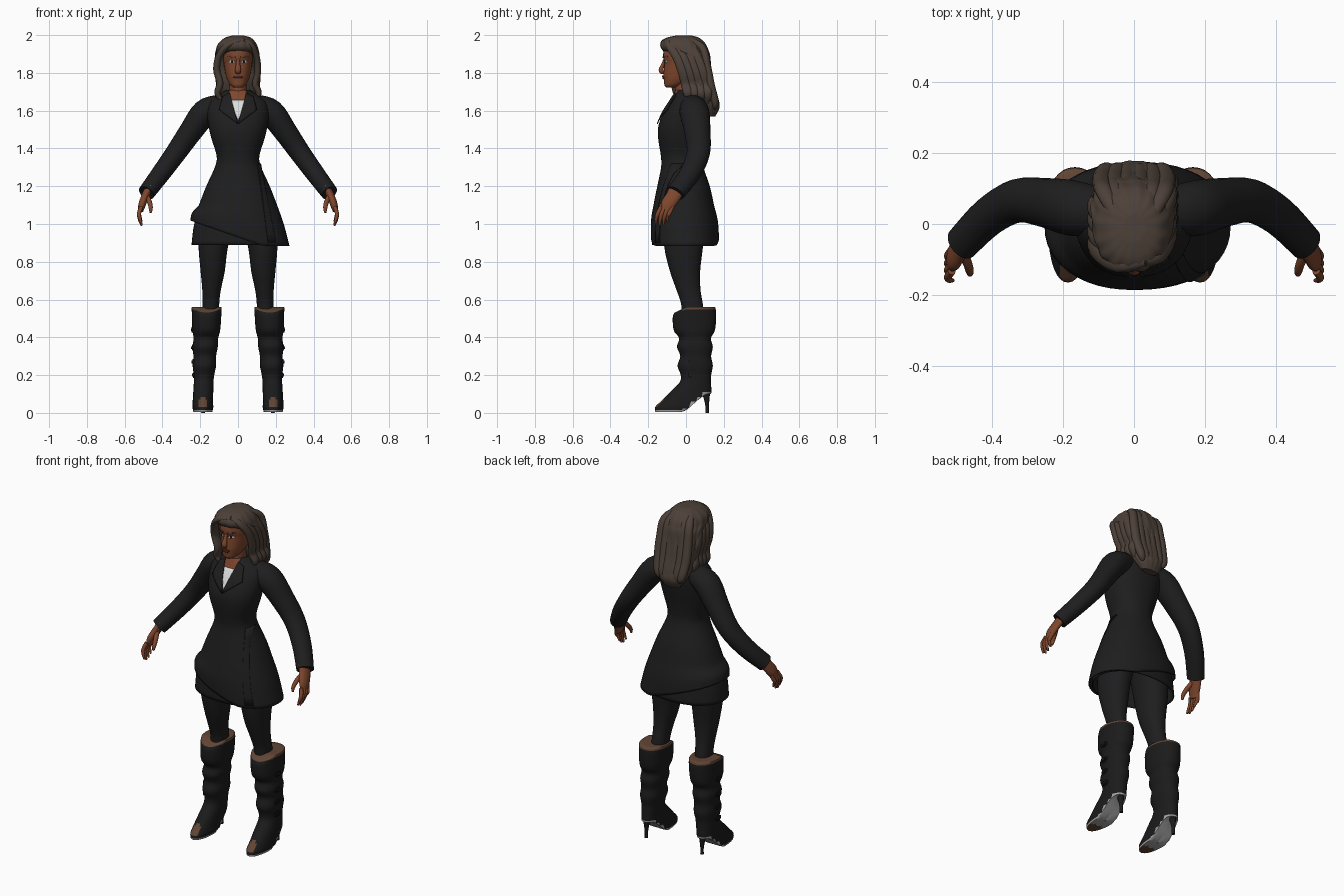
import bpy, bmesh, math
from mathutils import Vector
from mathutils.bvhtree import BVHTree

cube = bpy.data.objects.get("Cube")
if cube:
    bpy.data.objects.remove(cube, do_unlink=True)
made = []


def material(name, *rgb):
    mat = bpy.data.materials.new(name)
    mat.use_nodes = True
    mat.diffuse_color = (*rgb, 1)
    mat.node_tree.nodes["Principled BSDF"].inputs["Base Color"].default_value = (*rgb, 1)
    return mat


BLACK = material("black cloth", .013, .013, .014)
LEATHER = material("black leather", .011, .011, .011)
SKIN = material("brown skin", .21, .062, .026)
LIP = material("dark lips", .13, .032, .022)
HAIR = material("brown hair", .075, .053, .041)
WHITE = material("white shirt", .72, .72, .72)
SOLE = material("grey sole", .38, .37, .37)
TAN = material("tan trim", .12, .06, .035)
IRIS = material("dark iris", .02, .012, .008)


def finish(name, bm, mats, rule=None, mirror=False, thickness=0, offset=-1):
    """Turn a bmesh into an object with its materials and modifiers."""
    bmesh.ops.recalc_face_normals(bm, faces=bm.faces)
    if rule:
        for face in bm.faces:
            face.material_index = rule(face.calc_center_median(), face.normal)
    mesh = bpy.data.meshes.new(name)
    bm.to_mesh(mesh)
    bm.free()
    obj = bpy.data.objects.new(name, mesh)
    bpy.context.collection.objects.link(obj)
    for mat in mats:
        mesh.materials.append(mat)
    if thickness:
        mod = obj.modifiers.new("thickness", "SOLIDIFY")
        mod.thickness, mod.offset = thickness, offset
    if mirror:
        mod = obj.modifiers.new("mirror", "MIRROR")
        mod.use_mirror_merge = False
    made.append(obj)
    return obj


def spline(rows, steps=4):
    """Smooth interpolation through rows of numbers."""
    out = []
    for i in range(len(rows) - 1):
        a, b, c, d = (rows[max(0, min(len(rows) - 1, i + k))] for k in (-1, 0, 1, 2))
        for j in range(steps):
            t = j / steps
            out.append([q + t * ((r - p) + t * (2 * p - 5 * q + 4 * r - s + t * (3 * (q - r) + s - p))) / 2
                        if t else q for p, q, r, s in zip(a, b, c, d)])
    return out + [list(rows[-1])]


def bridge(rings, cap=True):
    """Skin closed rings of points, capping with concentric rings."""
    if cap:
        def inner(ring):
            mid = sum(ring, Vector()) / len(ring)
            return [[mid.lerp(p, f) for p in ring] for f in (.75, .5, .25, .02)]
        rings = inner(rings[0])[::-1] + rings + inner(rings[-1])
    bm = bmesh.new()
    loops = [[bm.verts.new(p) for p in ring] for ring in rings]
    n = len(loops[0])
    for low, high in zip(loops, loops[1:]):
        for i in range(n):
            j = (i + 1) % n
            bm.faces.new((low[i], low[j], high[j], high[i]))
    return bm


def loft(name, rows, mats, sides=32, power=2.2, ripple=0, cap=True, warp=None, **kw):
    """Rows hold height, centre x, half width, front y and back y."""
    rings = []
    for z, cx, rx, front, back in spline(rows):
        ring = []
        for i in range(sides):
            a = math.tau * i / sides
            c, s = (math.copysign(abs(f) ** (2 / power), f) for f in (math.cos(a), math.sin(a)))
            k = 1 + ripple * math.cos(16 * a + 14 * z)
            ring.append(Vector((cx + rx * c * k, (front + back) / 2 + (back - front) / 2 * s * k, z)))
        rings.append(ring)
    bm = bridge(rings, cap)
    if warp:
        for v in bm.verts:
            v.co.z = warp(v.co)
    return finish(name, bm, mats, **kw)


def tube(name, points, mat, axis=(0, 1, 0), stretch=1, sides=14, **kw):
    """Points hold x, y, z and radius; stretch widens along the axis."""
    path = spline(points)
    rings = []
    for i, (x, y, z, r) in enumerate(path):
        ahead, behind = path[min(i + 1, len(path) - 1)], path[max(i - 1, 0)]
        t = (Vector(ahead[:3]) - Vector(behind[:3])).normalized()
        u = Vector(axis)
        u = (u - t * u.dot(t)).normalized()
        v = t.cross(u)
        rings.append([Vector((x, y, z)) + u * (r * stretch * math.cos(math.tau * k / sides))
                      + v * (r * math.sin(math.tau * k / sides)) for k in range(sides)])
    return finish(name, bridge(rings), [mat], **kw)


def plate(name, target, corners, mat, lift=.004, mirror=True):
    """Thin four-cornered patch laid on the front of a target."""
    mesh = target.data
    tree = BVHTree.FromPolygons([v.co for v in mesh.vertices], [p.vertices[:] for p in mesh.polygons])
    a, b, c, d = (Vector(p) for p in corners)
    bm, n = bmesh.new(), 8
    grid = []
    for i in range(n + 1):
        row = []
        for j in range(n + 1):
            p = a.lerp(b, i / n).lerp(d.lerp(c, i / n), j / n)
            hit = tree.ray_cast(Vector((p.x, -1, p.y)), Vector((0, 1, 0)))[0]
            row.append(bm.verts.new((p.x, (hit.y if hit else 0) - lift, p.y)))
        grid.append(row)
    for i in range(n):
        for j in range(n):
            bm.faces.new((grid[i][j], grid[i + 1][j], grid[i + 1][j + 1], grid[i][j + 1]))
    return finish(name, bm, [mat], mirror=mirror, thickness=.005, offset=0)


# Coat with a slanted hem, over a level underskirt
def slanted_hem(p):
    if p.z > 1.1:
        return p.z
    hem = max(.885, .93 - .35 * p.x)
    return hem + (p.z - .89) * (1.1 - hem) / .21


coat = loft("coat", [
    (.89, .01, .262, -.185, .175), (1, 0, .243, -.185, .168), (1.1, 0, .207, -.172, .148),
    (1.2, 0, .168, -.152, .126), (1.3, 0, .123, -.132, .092), (1.36, 0, .113, -.133, .082),
    (1.45, 0, .14, -.147, .092), (1.52, 0, .156, -.146, .105), (1.6, 0, .165, -.112, .115),
    (1.65, 0, .15, -.08, .112), (1.69, 0, .095, -.06, .1), (1.71, 0, .06, -.05, .08)],
    [BLACK], sides=48, cap=False, warp=slanted_hem, thickness=.008)
loft("underskirt", [(.89, 0, .246, -.18, .165), (1, 0, .232, -.176, .158), (1.1, 0, .195, -.16, .138)],
     [BLACK], sides=48, cap=False, thickness=.006)
plate("front_fold", coat, [(.105, 1.32), (.12, 1.32), (.2, .9), (.16, .9)], BLACK, mirror=False)
plate("shirt", coat, [(0, 1.55), (.001, 1.55), (.045, 1.655), (-.045, 1.655)], WHITE, .003, False)
plate("throat", coat, [(-.045, 1.65), (.045, 1.65), (.046, 1.707), (-.046, 1.707)], SKIN, .002, False)
plate("lapels", coat, [(.001, 1.53), (.1, 1.605), (.08, 1.675), (.044, 1.695)], BLACK, .009)
tube("sleeves", [(.1, .035, 1.625, .06), (.175, .045, 1.59, .07), (.25, .06, 1.49, .062),
                 (.33, .065, 1.375, .055), (.41, .02, 1.265, .05), (.485, -.055, 1.165, .045)],
     BLACK, stretch=1.12, sides=24, mirror=True)

# Hands with four fingers and a thumb
tube("palms", [(.47, -.045, 1.19, .024), (.49, -.065, 1.15, .021), (.507, -.095, 1.105, .02),
               (.515, -.105, 1.07, .014)], SKIN, stretch=1.9, mirror=True)
for i, finger in enumerate(("index", "middle", "ring", "little")):
    y, drop = -.133 + .02 * i, (.01, 0, .006, .022)[i]
    tube(finger + "_fingers", [(.513, y, 1.09, .011), (.524, y - .016, 1.055, .011),
                               (.52, y - .024, 1.02 + drop, .009), (.51, y - .026, .99 + drop, .005)],
         SKIN, mirror=True)
tube("thumbs", [(.484, -.075, 1.15, .014), (.468, -.112, 1.115, .013), (.462, -.135, 1.085, .011),
                (.463, -.142, 1.06, .006)], SKIN, mirror=True)

# Legs
loft("leggings", [(1.05, .11, .1, -.12, .11), (.88, .131, .078, -.115, .09), (.75, .134, .064, -.085, .075),
                  (.65, .14, .049, -.05, .077), (.57, .144, .044, -.025, .09), (.45, .15, .045, -.02, .1)],
     [BLACK], mirror=True)


# Boots with slouched shafts, arched soles and thin heels
def sole_height(y):
    t = max(0, min(1, (y + .03) / .15))
    return .005 + .095 * t * t * (3 - 2 * t)


def boot_warp(p):
    if p.z > .5:
        return p.z - (p.z - .5) * max(0, -p.y) * 8
    return max(p.z, sole_height(p.y))


def boot_colour(p, normal):
    over = p.z - sole_height(p.y)
    if p.z > .545 or (normal.z > .8 and p.z > .5):
        return 2
    if over < .005 and normal.z < -.3:
        return 2 if p.y < -.09 else 1
    if over < .012 and p.z < .13:
        return 1
    return 2 if p.y < -.115 and normal.z > .4 and abs(p.x - .185) < .022 else 0


loft("boots", [
    (.004, .186, .05, -.162, .12), (.03, .186, .055, -.163, .128), (.06, .186, .054, -.135, .13),
    (.11, .184, .053, -.085, .134), (.16, .182, .052, -.035, .133), (.2, .18, .054, -.028, .133),
    (.25, .178, .062, -.045, .142), (.3, .176, .06, -.03, .133), (.35, .174, .067, -.048, .142),
    (.395, .17, .065, -.036, .132), (.44, .168, .074, -.066, .154), (.52, .166, .078, -.07, .16),
    (.553, .166, .08, -.064, .156), (.56, .166, .078, -.06, .152)],
    [LEATHER, SOLE, TAN], warp=boot_warp, rule=boot_colour, mirror=True)
tube("boot_heels", [(.185, .105, .115, .024), (.185, .11, .07, .014), (.185, .112, .03, .009),
                    (.185, .112, 0, .01)], LEATHER, mirror=True)
for i, z in enumerate((.2, .27, .345, .44)):
    bm = bmesh.new()
    bmesh.ops.create_cube(bm, size=1)
    bmesh.ops.bevel(bm, geom=bm.edges[:], offset=.25, segments=2, affect="EDGES")
    for v in bm.verts:
        v.co = Vector((v.co.x * .02 + .234 + .002 * i, v.co.y * .05 + .035, v.co.z * .03 + z))
    finish("boot_buckles_" + str(i + 1), bm, [LEATHER], mirror=True)

# Head and face
loft("neck", [(1.6, 0, .055, -.05, .06), (1.67, 0, .047, -.058, .05), (1.76, 0, .046, -.055, .05)], [SKIN])
head = loft("head", [
    (1.722, 0, .022, -.105, -.06), (1.735, 0, .04, -.114, -.02), (1.76, 0, .055, -.117, .03),
    (1.785, 0, .064, -.12, .07), (1.82, 0, .071, -.117, .09), (1.855, 0, .076, -.114, .1),
    (1.885, 0, .077, -.121, .105), (1.93, 0, .073, -.114, .1), (1.97, 0, .045, -.08, .06)], [SKIN])
tube("nose", [(0, -.112, 1.875, .007), (0, -.122, 1.845, .009), (0, -.132, 1.817, .013),
              (0, -.125, 1.804, .012), (0, -.115, 1.8, .006)], SKIN, axis=(1, 0, 0), stretch=1.25)
plate("eyes", head, [(.017, 1.853), (.046, 1.855), (.045, 1.865), (.021, 1.866)], WHITE, .001)
plate("irises", head, [(.027, 1.853), (.036, 1.853), (.036, 1.866), (.027, 1.866)], IRIS, .003)
plate("eyebrows", head, [(.014, 1.879), (.054, 1.882), (.052, 1.889), (.014, 1.886)], HAIR, .002)
plate("upper_lip", head, [(-.025, 1.778), (.025, 1.778), (.009, 1.787), (-.009, 1.787)], LIP, .004, False)
plate("lower_lip", head, [(-.016, 1.767), (.016, 1.767), (.025, 1.777), (-.025, 1.777)], LIP, .004, False)

# Hair: rippled mass, back locks, and side locks swept from a parting
loft("hair_mass", [
    (1.998, 0, .03, -.05, .03), (1.985, 0, .07, -.105, .07), (1.955, -.004, .1, -.134, .102),
    (1.92, -.004, .112, -.122, .118), (1.89, -.004, .117, -.05, .127), (1.82, -.004, .117, -.01, .134),
    (1.75, -.002, .113, 0, .146), (1.68, 0, .104, .03, .166), (1.62, 0, .085, .07, .178),
    (1.57, 0, .05, .11, .155)], [HAIR], sides=96, ripple=.018)
for i in range(6):
    x = -.09 + .036 * i
    tube("back_lock_" + str(i + 1), [
        (x * .4, 0, 1.98, .015), (x * .9, .085, 1.935, .02), (x, .112, 1.83, .022), (x, .132, 1.73, .022),
        (x * .85, .155, 1.64, .019), (x * .6, .145, 1.57 + abs(x) * .4, .005)],
        HAIR, axis=(1, 0, 0), stretch=1.2)
for i in range(4):
    y = .035 * i
    tube("right_lock_" + str(i + 1), [
        (.03, y - .1, 1.972, .012), (-.045, y - .108, 1.952, .018), (-.097, y - .08, 1.895, .018),
        (-.113, y - .055, 1.82, .019), (-.095, y - .05, 1.745, .019), (-.108, y - .04, 1.69, .017),
        (-.08, y - .045, 1.645 - y * .2, .005)], HAIR, stretch=1.6)
    tube("left_lock_" + str(i + 1), [
        (.03, y - .1, 1.972, .012), (.072, y - .085, 1.945, .017), (.1, y - .045, 1.88, .017),
        (.104, y - .015, 1.8, .018), (.092, y, 1.74, .018), (.11, y + .01, 1.69, .016),
        (.08, y + .005, 1.65 - y * .2, .005)], HAIR, stretch=1.5)

# Smooth shading throughout, keeping hard edges
bpy.ops.object.select_all(action="DESELECT")
for obj in made:
    obj.select_set(True)
bpy.context.view_layer.objects.active = made[0]
bpy.ops.object.shade_smooth_by_angle(angle=math.radians(50))
